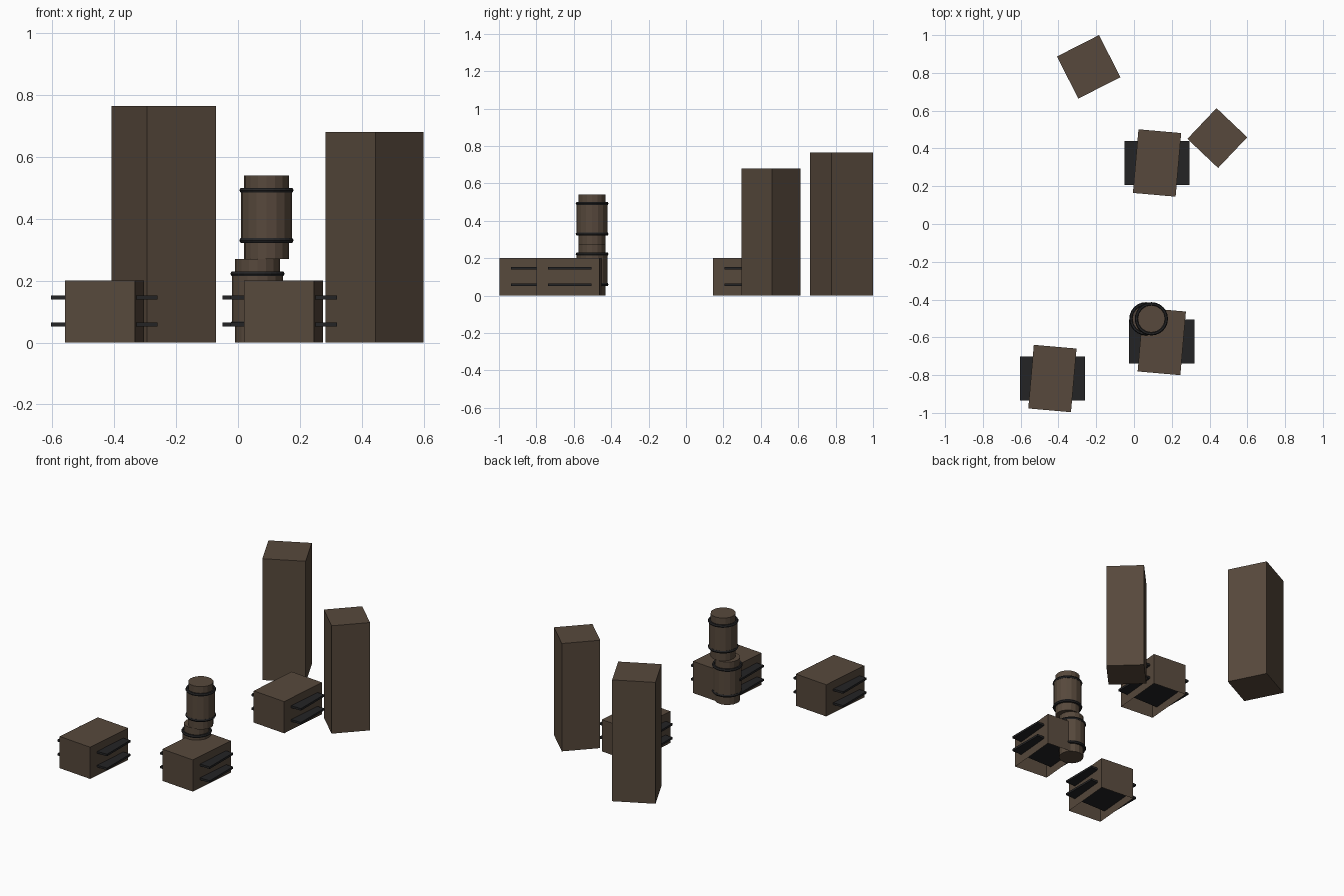
import bpy
import bmesh
from math import radians
from mathutils import Matrix, Vector

cube = bpy.data.objects.get("Cube")
if cube:
    bpy.data.objects.remove(cube, do_unlink=True)


def material(name, rgb):
    mat = bpy.data.materials.new(name)
    mat.use_nodes = True
    mat.diffuse_color = (*rgb, 1)
    bsdf = mat.node_tree.nodes["Principled BSDF"]
    bsdf.inputs["Base Color"].default_value = (*rgb, 1)
    bsdf.inputs["Roughness"].default_value = 0.9
    return mat


WOOD = material("dark wood brown", (0.095, 0.066, 0.045))
IRON = material("black iron", (0.017, 0.017, 0.018))


def finish(name, bm, mat, location, angle=0):
    mesh = bpy.data.meshes.new(name)
    bm.to_mesh(mesh)
    bm.free()
    mesh.materials.append(mat)
    obj = bpy.data.objects.new(name, mesh)
    obj.location = location
    obj.rotation_euler.z = radians(angle)
    bpy.context.collection.objects.link(obj)
    return obj


def box(name, size, location, mat, angle=0, open_bottom=False):
    """Box whose base rests on the given location."""
    bm = bmesh.new()
    bmesh.ops.create_cube(bm, size=1)
    bmesh.ops.scale(bm, vec=size, verts=bm.verts)
    bmesh.ops.translate(bm, vec=(0, 0, size[2] / 2), verts=bm.verts)
    if open_bottom:
        base = [f for f in bm.faces if f.normal.z < -0.5]
        bmesh.ops.delete(bm, geom=base, context='FACES')
    return finish(name, bm, mat, location, angle)


def crate(name, x, y):
    # Slightly turned crate, open underneath, crossed by two straight iron plates
    box(name, (0.227, 0.338, 0.2), (x, y, 0), WOOD, -5, open_bottom=True)
    for level, z in (("lower", 0.052), ("upper", 0.139)):
        box(f"{name}_{level}_plate", (0.345, 0.233, 0.013), (x, y, z), IRON)


def barrel(name, x, y, z):
    # Stepped staves: narrow ends with a wider middle
    bm = bmesh.new()
    for radius, depth in ((0.0725, 0.27), (0.083, 0.165)):
        bmesh.ops.create_cone(bm, cap_ends=True, segments=16, radius1=radius,
                              radius2=radius, depth=depth,
                              matrix=Matrix.Translation((0, 0, 0.137)))
    low = min(v.co.z for v in bm.verts)
    bmesh.ops.translate(bm, vec=(0, 0, -low), verts=bm.verts)
    finish(name, bm, WOOD, (x, y, z))
    # Iron hoops
    for level, height in (("lower", 0.06), ("upper", 0.222)):
        bpy.ops.mesh.primitive_torus_add(major_segments=24, minor_segments=6,
                                         major_radius=0.079, minor_radius=0.009,
                                         location=(x, y, z + height))
        hoop = bpy.context.object
        hoop.name = f"{name}_{level}_hoop"
        hoop.data.materials.append(IRON)


# Tall blocks at the back
box("tall_block_right", (0.25, 0.25, 0.765), (-0.24, 0.832, 0), WOOD, 27)
box("tall_block_left", (0.224, 0.224, 0.68), (0.441, 0.455, 0), WOOD, 46.5)

# Crates
crate("crate_front_right", -0.432, -0.818)
crate("crate_front_middle", 0.147, -0.622)
crate("crate_back", 0.122, 0.323)

# Stacked barrels
barrel("lower_barrel", 0.063, -0.502, 0)
barrel("upper_barrel", 0.092, -0.502, 0.27)
